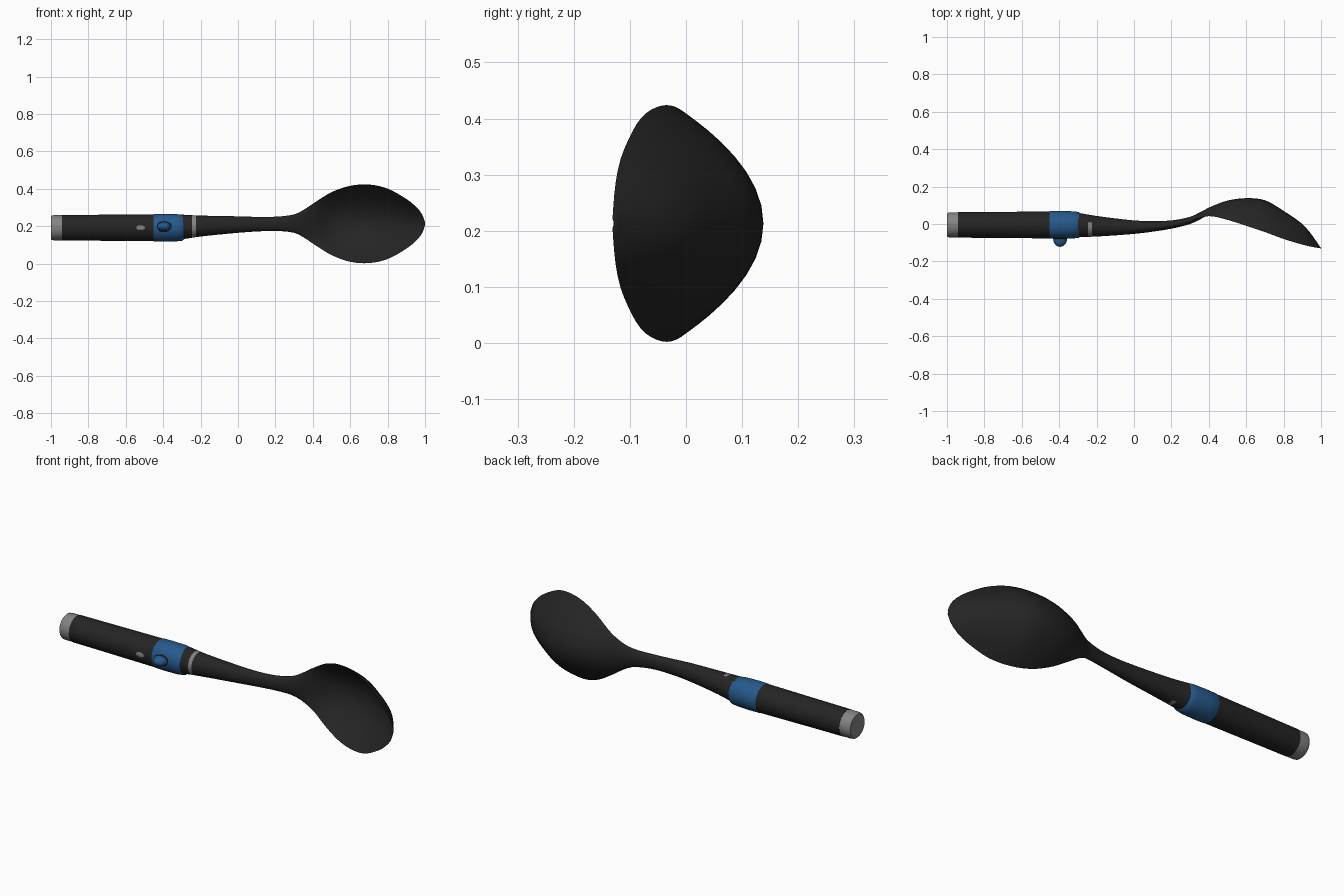
import bpy, bmesh, math

if "Cube" in bpy.data.objects:
    bpy.data.objects.remove(bpy.data.objects["Cube"])


def material(name, rgb):
    m = bpy.data.materials.new(name)
    m.diffuse_color = (*rgb, 1)
    m.use_nodes = True
    m.node_tree.nodes["Principled BSDF"].inputs["Base Color"].default_value = m.diffuse_color
    return m


BLACK = material("black_nylon", (0.018, 0.018, 0.018))
BLUE = material("blue_band", (0.02, 0.1, 0.26))
GREY = material("grey_metal", (0.23, 0.23, 0.23))


def finish(bm, name, mats, angle=40):
    bmesh.ops.recalc_face_normals(bm, faces=bm.faces)
    me = bpy.data.meshes.new(name)
    bm.to_mesh(me)
    bm.free()
    for m in mats:
        me.materials.append(m)
    ob = bpy.data.objects.new(name, me)
    bpy.context.collection.objects.link(ob)
    bpy.ops.object.select_all(action='DESELECT')
    ob.select_set(True)
    bpy.context.view_layer.objects.active = ob
    bpy.ops.object.shade_smooth_by_angle(angle=math.radians(angle))
    return ob


def loft(name, stations, mats, sides=40, power=lambda x: 1, rule=None):
    """Skin sections (x, z centre, half width, y centre, back depth, front depth)."""
    bm = bmesh.new()
    rings = []
    for x, zc, w, yc, back, front in stations:
        ring = []
        for i in range(sides):
            t = 2 * math.pi * i / sides
            s = math.sin(t)
            depth = back if s >= 0 else front
            ring.append(bm.verts.new((x, yc + depth * abs(s) ** power(x), zc + w * math.cos(t))))
        rings.append(ring)
    for a, b in zip(rings, rings[1:]):
        for i in range(sides):
            j = (i + 1) % sides
            bm.faces.new((a[i], a[j], b[j], b[i]))
    bm.faces.new(rings[0])
    bm.faces.new(rings[-1])
    if rule:
        for f in bm.faces:
            f.material_index = rule(f.calc_center_median())
    return finish(bm, name, mats)


def tube(name, profile, mat):
    """Round handle piece from (x, radius) pairs."""
    return loft(name, [(x, 0.192, r, -0.005, r, -r) for x, r in profile], [mat])


def ellipsoid(name, loc, size, mat):
    bm = bmesh.new()
    bmesh.ops.create_uvsphere(bm, u_segments=24, v_segments=14, radius=1)
    for v in bm.verts:
        v.co = [loc[k] + v.co[k] * size[k] for k in range(3)]
    return finish(bm, name, [mat])


def interpolate(keys, xs):
    """Smooth (Hermite) interpolation of the key sections."""
    def slope(i, k):
        a, b = keys[max(i - 1, 0)], keys[min(i + 1, len(keys) - 1)]
        return (b[k] - a[k]) / (b[0] - a[0])
    out = []
    for x in xs:
        i = max(n for n in range(len(keys) - 1) if keys[n][0] <= x + 1e-6)
        a, b = keys[i], keys[i + 1]
        h = b[0] - a[0]
        t = (x - a[0]) / h
        row = [x]
        for k in range(1, 6):
            row.append((2*t**3 - 3*t**2 + 1) * a[k] + (t**3 - 2*t**2 + t) * h * slope(i, k)
                       + (3*t**2 - 2*t**3) * b[k] + (t**3 - t**2) * h * slope(i + 1, k))
        out.append(row)
    return out


# Neck and bowl: round at the neck, thin parabolic shell in the bowl
keys = [
    (-0.30, .196, .066, -.004, .064, -.066),
    (-0.20, .201, .056, -.012, .055, -.055),
    (0.00, .209, .044, -.017, .036, -.036),
    (0.10, .211, .039, -.013, .028, -.028),
    (0.20, .213, .038, -.003, .022, -.022),
    (0.30, .214, .049, .018, .020, -.018),
    (0.35, .214, .073, .033, .028, -.010),
    (0.41, .214, .113, .042, .050, .015),
    (0.50, .214, .168, .022, .103, .085),
    (0.60, .213, .203, -.010, .148, .133),
    (0.70, .213, .210, -.043, .170, .157),
    (0.80, .213, .188, -.080, .150, .138),
    (0.90, .213, .133, -.110, .110, .100),
    (0.95, .213, .093, -.122, .065, .058),
    (0.985, .213, .050, -.128, .020, .017),
    (1.00, .213, .008, -.131, .003, .002),
]
xs = [-0.30, -0.27, -0.245, -0.225]
xs += [-0.20 + 0.05 * i for i in range(9)]
xs += [0.225 + 0.025 * i for i in range(30)]
xs += [0.97, 0.985, 0.993, 1.0]


def section_power(x):
    t = min(max((x - 0.25) / 0.22, 0), 1)
    return 1 + t * t * (3 - 2 * t)


# Grey inlay wraps the front half of the neck
loft("neck_and_bowl", interpolate(keys, xs), [BLACK, GREY], power=section_power,
     rule=lambda c: int(-0.245 < c.x < -0.225 and c.y < 0.005))

# Handle pieces
tube("grip", [(-0.94, 0.068), (-0.8, 0.069), (-0.45, 0.072)], BLACK)
tube("end_cap", [(-1.0, 0.060), (-0.995, 0.065), (-0.985, 0.067), (-0.94, 0.067)], GREY)
tube("thumb_band", [(-0.455, 0.071), (-0.45, 0.0735), (-0.40, 0.0745), (-0.33, 0.073),
                    (-0.295, 0.069), (-0.29, 0.064)], BLUE)

# Thumb button with a dark surround, and the grey indicator dot
ellipsoid("button_surround", (-0.395, -0.076, 0.198), (0.042, 0.007, 0.029), BLACK)
ellipsoid("thumb_button", (-0.395, -0.080, 0.198), (0.037, 0.042, 0.025), BLUE)
ellipsoid("indicator_dot", (-0.52, -0.0735, 0.192), (0.028, 0.005, 0.014), GREY)
